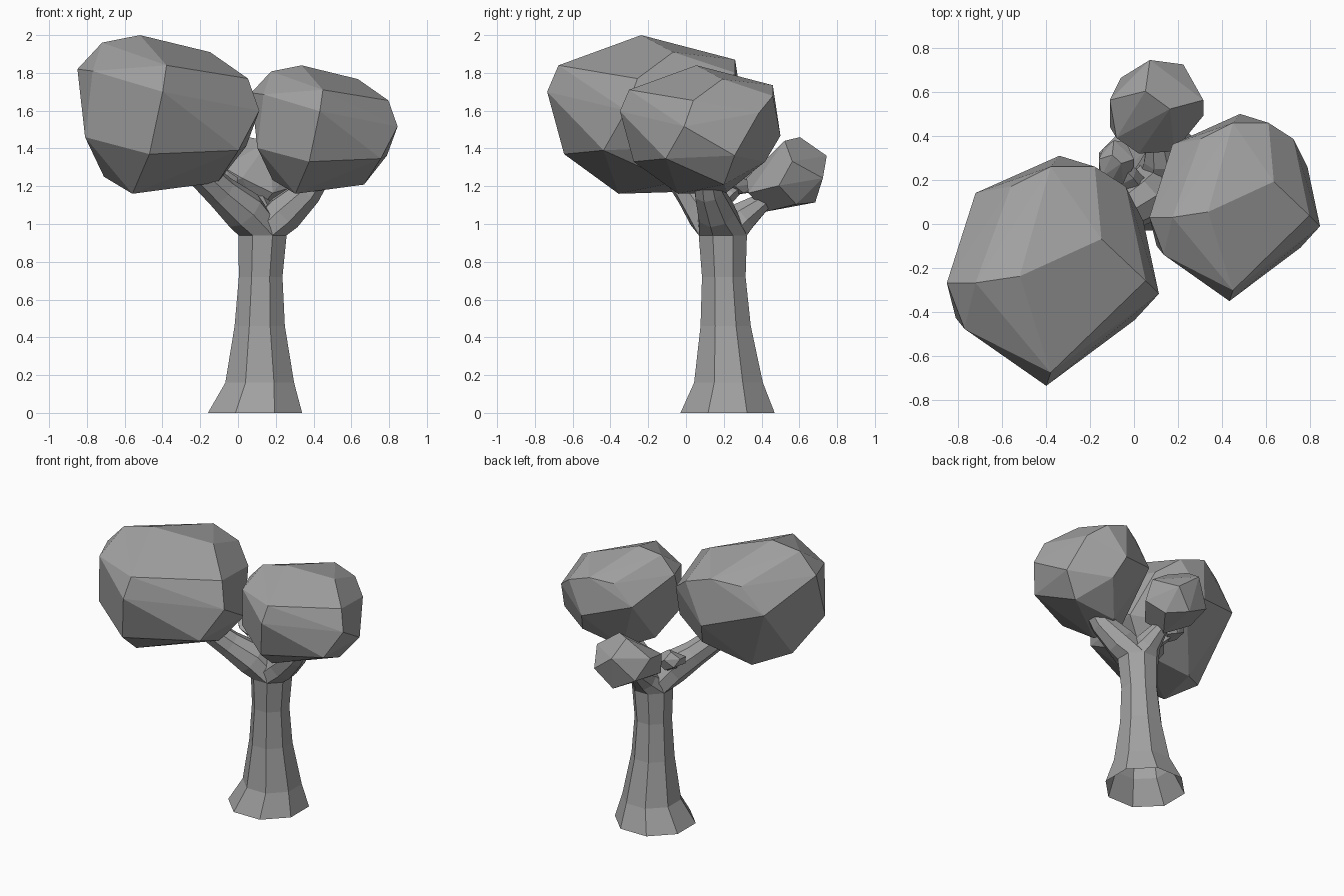
import bpy
import bmesh
import math
from mathutils import Vector

default_cube = bpy.data.objects.get("Cube")
if default_cube:
    bpy.data.objects.remove(default_cube, do_unlink=True)


def make_material(name, colour):
    material = bpy.data.materials.new(name)
    material.use_nodes = True
    material.diffuse_color = colour
    for node in material.node_tree.nodes:
        if node.type == 'BSDF_PRINCIPLED':
            node.inputs["Base Color"].default_value = colour
    return material


grey = make_material("plain grey", (0.36, 0.36, 0.36, 1))


def finish(name, bm):
    """Turn a bmesh into a flat shaded, coloured object."""
    bmesh.ops.recalc_face_normals(bm, faces=bm.faces)
    mesh = bpy.data.meshes.new(name)
    bm.to_mesh(mesh)
    bm.free()
    mesh.materials.append(grey)
    obj = bpy.data.objects.new(name, mesh)
    bpy.context.collection.objects.link(obj)
    return obj


def loft(name, rings, sides=8, upright=False):
    """Skin a tapering limb, open at its foot, through rings of (x, y, z, radius)."""
    bm = bmesh.new()
    up = Vector((0, 0, 1))
    centres = [Vector(ring[:3]) for ring in rings]
    loops = []
    for i, ring in enumerate(rings):
        # The first ring always lies level so limbs grow straight out of the fork
        before = centres[max(i - 1, 0)]
        after = centres[min(i + 1, len(rings) - 1)]
        direction = up if upright or i == 0 else after - before
        turn = up.rotation_difference(direction)
        loop = []
        for k in range(sides):
            angle = math.tau * (k + 0.5) / sides
            offset = Vector((math.cos(angle), math.sin(angle), 0)) * ring[3]
            loop.append(bm.verts.new(centres[i] + turn @ offset))
        loops.append(loop)
    for low, high in zip(loops, loops[1:]):
        for k in range(sides):
            n = (k + 1) % sides
            bm.faces.new((low[k], low[n], high[n], high[k]))
    bm.faces.new(loops[-1])
    return finish(name, bm)


# Corner points of the large faceted leaf clump, from crown to underside
LARGE_CLUMP = [
    (-.52, -.24, 2), (-.15, -.07, 1.91), (-.72, -.27, 1.96),
    (.05, -.26, 1.77), (.11, -.32, 1.6), (-.85, -.27, 1.82),
    (-.38, -.68, 1.84), (-.4, -.74, 1.7), (-.77, -.48, 1.81),
    (-.81, -.43, 1.46), (-.47, -.65, 1.37), (0, -.44, 1.39),
    (-.38, .26, 1.87), (-.56, .17, 1.83), (-.34, .31, 1.54),
    (-.18, .26, 1.8), (-.04, .17, 1.69), (.04, .01, 1.41),
    (-.72, .14, 1.65), (-.28, .21, 1.37), (-.56, -.36, 1.16),
    (-.71, -.2, 1.25), (-.11, -.06, 1.22), (-.5, -.04, 1.17),
]

# Corner points of the small, rounder leaf clump
SMALL_CLUMP = [
    (.05, .6, 1.46), (.16, .52, 1.44), (.07, .74, 1.36),
    (.22, .72, 1.24), (.31, .56, 1.33), (.31, .49, 1.2),
    (.02, .32, 1.24), (.18, .33, 1.16), (-.08, .39, 1.3),
    (-.11, .44, 1.19), (-.11, .56, 1.34), (-.06, .66, 1.2),
    (.1, .68, 1.11), (.1, .42, 1.06), (.22, .58, 1.1),
]


def clump(name, points, low, high):
    """Convex leaf clump fitted between two opposite box corners."""
    axes = list(zip(*points))
    bm = bmesh.new()
    for p in points:
        bm.verts.new([
            l + (v - min(a)) / (max(a) - min(a)) * (h - l)
            for v, a, l, h in zip(p, axes, low, high)])
    hull = bmesh.ops.convex_hull(bm, input=bm.verts)
    inside = [g for g in hull["geom_interior"] if isinstance(g, bmesh.types.BMVert)]
    bmesh.ops.delete(bm, geom=inside, context='VERTS')
    # Merge nearly coplanar triangles into broad facets
    bmesh.ops.dissolve_limit(bm, angle_limit=math.radians(4),
                             verts=bm.verts, edges=bm.edges)
    return finish(name, bm)


# Flared trunk
FORK = (.13, .195, .94, .138)
loft("trunk", [
    (.09, .22, 0, .27), (.115, .225, .16, .197), (.115, .21, .46, .144),
    (.12, .2, .72, .125), FORK,
], upright=True)

# Branches spreading from the fork
loft("right_branch", [
    FORK, (.03, .11, 1.07, .115), (-.09, .03, 1.17, .09), (-.25, -.08, 1.32, .075)])
loft("left_branch", [
    FORK, (.25, .16, 1.06, .105), (.37, .12, 1.17, .08), (.46, .1, 1.3, .06)])
loft("back_branch", [
    FORK, (.125, .3, 1.04, .085), (.11, .41, 1.12, .05), (.1, .52, 1.2, .04)])
loft("twig", [(.03, .14, 1.08, .06), (-.03, .22, 1.16, .05),
              (-.08, .28, 1.2, .035)], sides=5)

# Leaf clumps
clump("right_foliage", LARGE_CLUMP, (-.85, -.735, 1.16), (.113, .31, 2))
clump("left_foliage", LARGE_CLUMP, (.07, -.35, 1.16), (.845, .5, 1.84))
clump("back_foliage", SMALL_CLUMP, (-.11, .32, 1.065), (.315, .745, 1.46))
clump("twig_foliage", SMALL_CLUMP, (-.16, .18, 1.15), (0, .38, 1.29))
